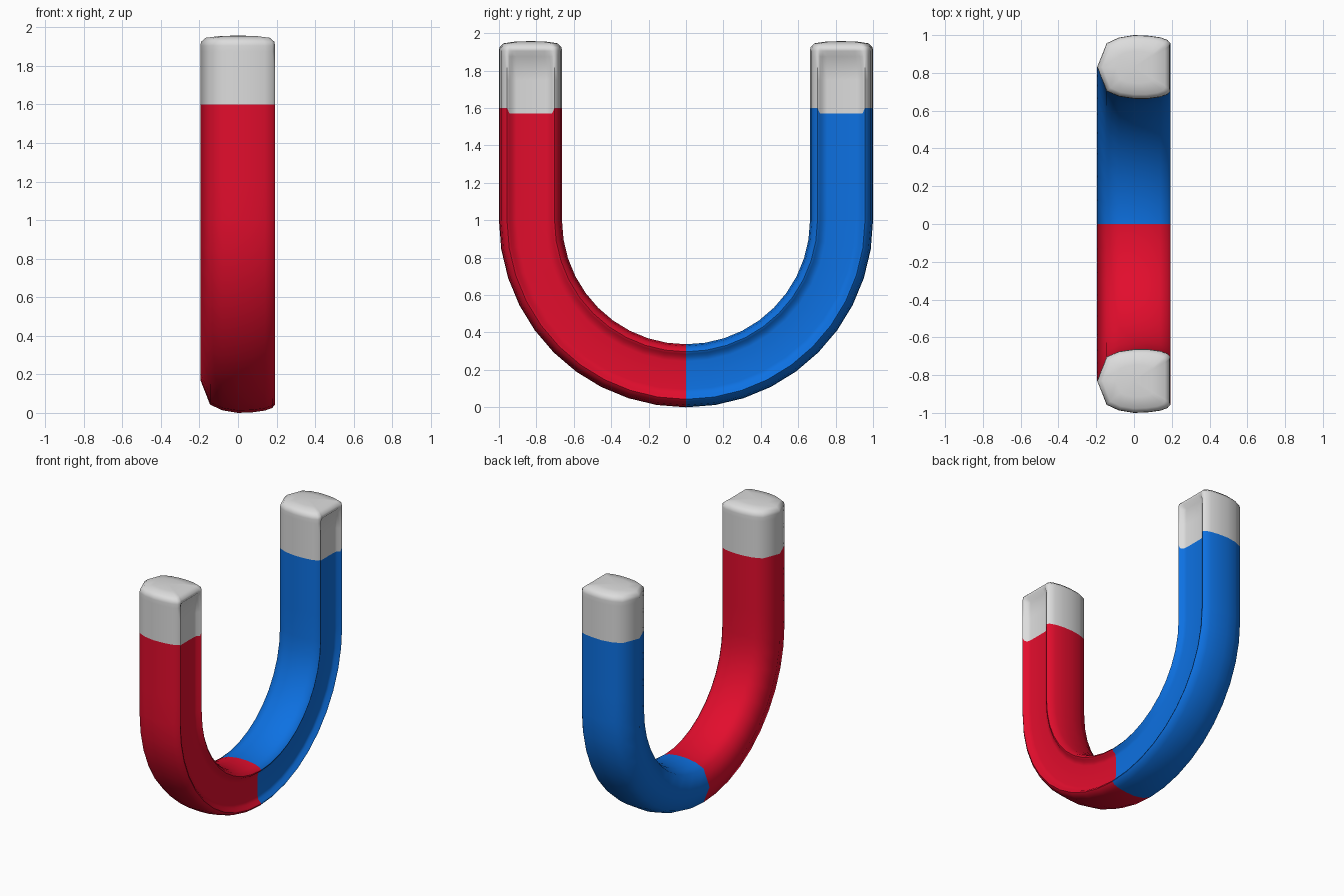
import bpy, bmesh, math

if "Cube" in bpy.data.objects:
    bpy.data.objects.remove(bpy.data.objects["Cube"])

def mat(name, c):
    m = bpy.data.materials.new(name)
    m.diffuse_color = (*c, 1)
    m.use_nodes = True
    m.node_tree.nodes["Principled BSDF"].inputs["Base Color"].default_value = m.diffuse_color
    return m

mats = [mat("red paint", (0.76, 0.004, 0.026)),
        mat("blue paint", (0.004, 0.165, 0.76)),
        mat("bare steel", (0.72, 0.72, 0.72))]

R, CZ = 0.83, 1.0      # bend radius of the centre line, and height of its centre
RIM = 0.192            # x of the flat side's rim

# cross-section (x, outward offset): rounded bar, recessed on +x, ridged on -x
half = [(0.075, 0.167), (0.14, 0.158), (0.178, 0.144), (RIM, 0.127),
        (0.186, 0.114), (0.167, 0.1), (0.163, 0.075)]
section = ([(0, 0.17)] + half + [(0.162, 0)] + [(x, -o) for x, o in reversed(half)]
           + [(0, -0.167), (-0.08, -0.155), (-0.145, -0.127), (-0.195, 0),
              (-0.145, 0.127), (-0.08, 0.157)])
recess = set(range(5, 12))

# stations up one leg: (z, recess on, section scale)
leg = [(1.2, 1, 1), (1.4, 1, 1), (1.6, 1, 1), (1.75, 1, 1), (1.875, 1, 1),
       (1.905, 0, 1), (1.925, 0, 0.985), (1.946, 0, 0.86), (1.955, 0, 0.5)]

def ring_points(angle=None, side=1, z=0, deep=1, scale=1):
    pts = []
    for i, (x, o) in enumerate(section):
        if i in recess and not deep:
            x = RIM - 0.002
        x, o = x * scale, o * scale
        if angle is not None:
            pts.append((x, (R + o) * math.sin(angle), CZ - (R + o) * math.cos(angle)))
        else:
            dz = -0.028 if (z == 1.6 and i in recess) else 0
            pts.append((x, side * (R + o), z + dz))
    return pts

rings = [ring_points(None, -1, *s) for s in reversed(leg)]
rings += [ring_points(math.radians(a)) for a in range(-90, 91, 9)]
rings += [ring_points(None, 1, *s) for s in leg]

# horseshoe bar: skin the rings and close both domed ends
bm = bmesh.new()
vr = [[bm.verts.new(p) for p in r] for r in rings]
n = len(section)
last = len(vr) - 1
tip = len(leg) - 3     # number of bands above the paint line on each leg
for k in range(last):
    for i in range(n):
        j = (i + 1) % n
        f = bm.faces.new((vr[k][i], vr[k][j], vr[k + 1][j], vr[k + 1][i]))
        steel = k < tip or k >= last - tip
        f.material_index = 2 if steel else (0 if k < last / 2 else 1)
for ring, y in ((vr[0], -R), (vr[-1], R)):
    c = bm.verts.new((0, y, 1.958))
    for i in range(n):
        bm.faces.new((ring[i], ring[(i + 1) % n], c)).material_index = 2
bmesh.ops.recalc_face_normals(bm, faces=bm.faces[:])

me = bpy.data.meshes.new("horseshoe_magnet")
bm.to_mesh(me)
bm.free()
for m in mats:
    me.materials.append(m)
ob = bpy.data.objects.new("horseshoe_magnet", me)
bpy.context.collection.objects.link(ob)
bpy.context.view_layer.objects.active = ob
ob.select_set(True)
bpy.ops.object.shade_smooth_by_angle(angle=math.radians(60))
